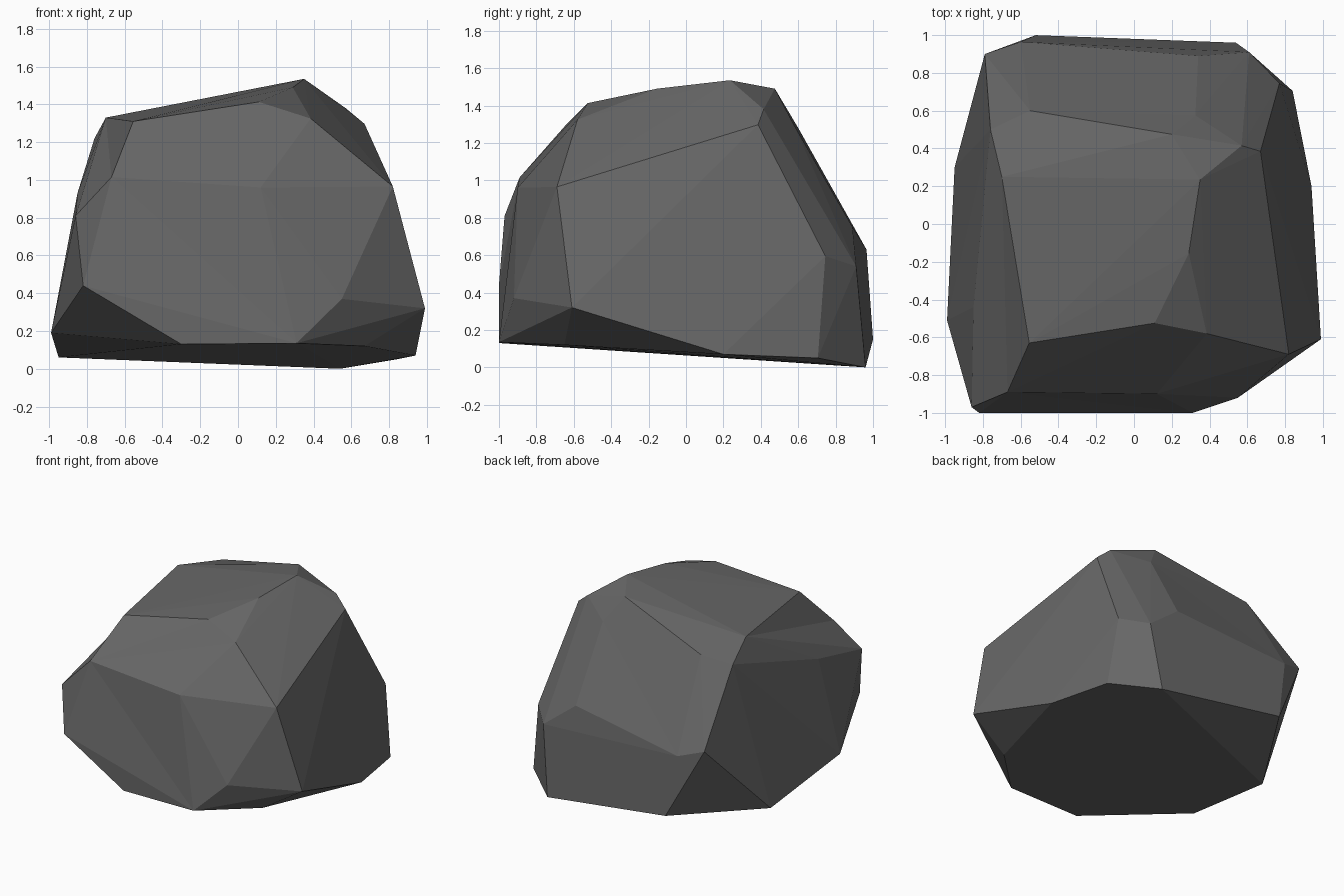
import bpy, bmesh
from mathutils import Vector

if "Cube" in bpy.data.objects:
    bpy.data.objects.remove(bpy.data.objects["Cube"])

# Corner points of the boulder, grouped by region
underside = [(.94, .2, .07), (.84, .705, .05), (.54, .96, 0), (-.52, 1, .15),
             (-.95, .3, .06), (-.99, -.51, .19), (-.3, -1, .13), (.31, -1, .135),
             (.67, -.65, .12)]
waist = [(-.86, -.97, .81), (-.82, -1, .44), (.55, -.92, .37), (.99, -.61, .32),
         (.82, -.69, .965), (.12, -.9, .96), (-.85, -.44, .93), (-.79, .9, .69),
         (-.6, .965, .63), (.34, .89, .75), (.61, .91, .54), (.77, .745, .595)]
crown = [(-.555, -.63, 1.31), (-.76, .5, 1.22), (-.70, .25, 1.33), (.11, -.525, 1.413),
         (.385, -.58, 1.325), (.29, -.155, 1.49), (.35, .235, 1.535), (.57, .415, 1.38),
         (.67, .385, 1.297), (.2, .475, 1.49), (-.55, .6, 1.28)]
# Shallow dents: pushed out while hulling, then moved back in
dents = [(-.67, -.89, 1.015), (.325, .575, 1.30)]

centre = Vector((0, 0, .7))
bm = bmesh.new()
for p in underside + waist + crown:
    bm.verts.new(p)
dent_verts = []
for p in dents:
    p = Vector(p)
    dent_verts.append((bm.verts.new(centre + (p - centre) * 1.07), p))

# Facets
res = bmesh.ops.convex_hull(bm, input=bm.verts[:])
for v, p in dent_verts:
    if v.is_valid:
        v.co = p
loose = [v for v in bm.verts if not v.link_faces]
bmesh.ops.delete(bm, geom=loose, context='VERTS')
bmesh.ops.recalc_face_normals(bm, faces=bm.faces[:])

mesh = bpy.data.meshes.new("boulder")
bm.to_mesh(mesh)
bm.free()
rock = bpy.data.objects.new("boulder", mesh)
bpy.context.collection.objects.link(rock)

# Dark grey stone
stone = bpy.data.materials.new("dark grey stone")
stone.diffuse_color = (.135, .135, .135, 1)
stone.use_nodes = True
stone.node_tree.nodes["Principled BSDF"].inputs["Base Color"].default_value = stone.diffuse_color
mesh.materials.append(stone)
